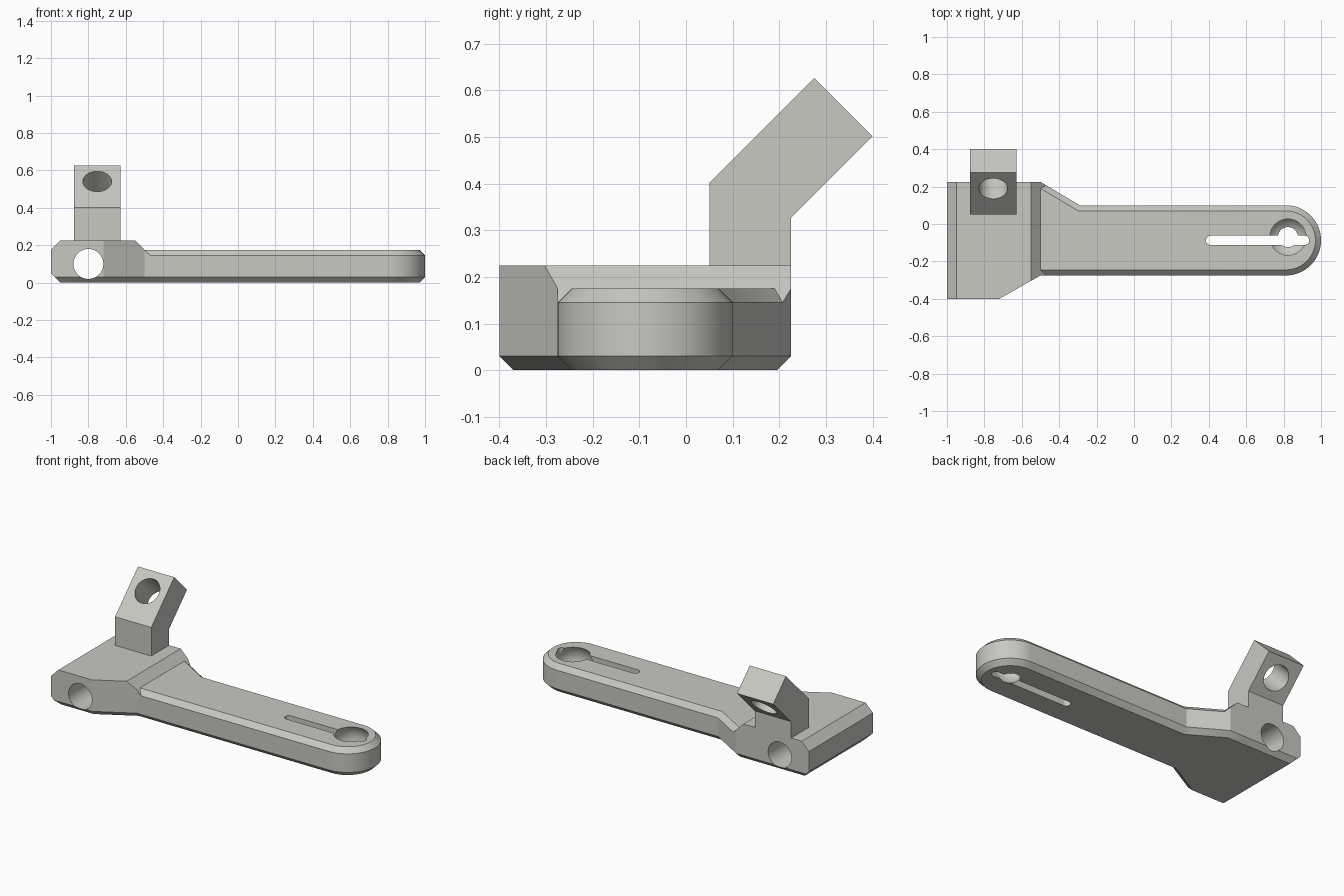
import bpy, bmesh, math
from mathutils import Vector, Matrix

if "Cube" in bpy.data.objects:
    bpy.data.objects.remove(bpy.data.objects["Cube"])

grey = bpy.data.materials.new("warm grey")
grey.diffuse_color = (0.58, 0.58, 0.545, 1)
grey.use_nodes = True
grey.node_tree.nodes["Principled BSDF"].inputs["Base Color"].default_value = grey.diffuse_color


def finish(bm, name):
    bmesh.ops.recalc_face_normals(bm, faces=bm.faces)
    me = bpy.data.meshes.new(name)
    bm.to_mesh(me)
    bm.free()
    me.materials.append(grey)
    ob = bpy.data.objects.new(name, me)
    bpy.context.collection.objects.link(ob)
    return ob


def inset(points, d):
    """Mitred inward offset of a counter-clockwise outline."""
    out = []
    for i, p in enumerate(points):
        a = (p - points[i - 1]).normalized()
        b = (points[(i + 1) % len(points)] - p).normalized()
        na, nb = Vector((-a.y, a.x)), Vector((-b.y, b.x))
        out.append(p + (na + nb) * d / (1 + na.dot(nb)))
    return out


def skin(bm, rings):
    """Closed solid through a stack of equal rings."""
    vs = [[bm.verts.new(co) for co in r] for r in rings]
    n = len(vs[0])
    for lo, hi in zip(vs, vs[1:]):
        for i in range(n):
            j = (i + 1) % n
            bm.faces.new((lo[i], lo[j], hi[j], hi[i]))
    bm.faces.new(vs[0][::-1])
    bm.faces.new(vs[-1])


def plate(name, outline, levels, cuts):
    """Outline raised through (z, inset) levels, then trimmed by planes."""
    bm = bmesh.new()
    skin(bm, [[(p.x, p.y, z) for p in inset(outline, d)] for z, d in levels])
    for co, no in cuts:
        r = bmesh.ops.bisect_plane(bm, geom=bm.verts[:] + bm.edges[:] + bm.faces[:],
                                   plane_co=co, plane_no=no, clear_outer=True)
        edges = [e for e in r["geom_cut"] if isinstance(e, bmesh.types.BMEdge)]
        bmesh.ops.contextual_create(bm, geom=edges)
    return finish(bm, name)


def cylinder(name, centre, direction, radius, depth):
    bm = bmesh.new()
    rot = Vector((0, 0, 1)).rotation_difference(Vector(direction)).to_matrix().to_4x4()
    bmesh.ops.create_cone(bm, cap_ends=True, segments=48, radius1=radius, radius2=radius,
                          depth=depth, matrix=Matrix.Translation(centre) @ rot)
    return finish(bm, name)


def boolean(target, tool, op):
    m = target.modifiers.new(op.lower(), "BOOLEAN")
    m.operation, m.solver, m.object = op, "EXACT", tool
    bpy.context.view_layer.objects.active = target
    bpy.ops.object.modifier_apply(modifier=m.name)
    bpy.data.objects.remove(tool)


# Plan outline: wide block on the left, round-ended arm on the right
CY, R, CX = -0.0875, 0.1875, 0.8125
outline = [Vector(p) for p in ((-1, -0.4), (-0.72, -0.4), (-0.5, CY - R))]
for i in range(33):
    a = -math.pi / 2 + math.pi * i / 32
    outline.append(Vector((CX + R * math.cos(a), CY + R * math.sin(a))))
outline += [Vector(p) for p in ((-0.29, CY + R), (-0.5, 0.225), (-1, 0.225))]

# Clamp block with a chamfered left end and a sloping right shoulder
bracket = plate("bracket", outline, [(0, 0.03), (0.03, 0), (0.225, 0)],
                [((-0.55, 0, 0.225), (1, 0, 1)),
                 ((-0.95, 0, 0.225), (-1, 0, 1)),
                 ((-0.95, 0, 0), (-1, 0, -1))])

# Lower arm, chamfered top and bottom
arm = plate("arm", outline, [(0, 0.03), (0.03, 0), (0.145, 0), (0.175, 0.03)],
            [((-0.6, 0, 0), (-1, 0, 0))])
boolean(bracket, arm, "UNION")

# Bent post
profile = ((0.05, 0.19), (0.225, 0.19), (0.225, 0.327), (0.4, 0.502), (0.275, 0.627), (0.05, 0.402))
bm = bmesh.new()
skin(bm, [[(x, y, z) for y, z in profile] for x in (-0.877, -0.629)])
boolean(bracket, finish(bm, "post"), "UNION")

# Holes through the block and the slanted post
boolean(bracket, cylinder("rod_hole", (-0.8, 0, 0.1), (0, 1, 0), 0.08, 2), "DIFFERENCE")
boolean(bracket, cylinder("post_hole", (-0.753, 0.25, 0.48), (0, -1, 1), 0.077, 0.8), "DIFFERENCE")

# Round-ended slot in the arm
slot = []
for cx, start in ((0.912, -math.pi / 2), (0.41, math.pi / 2)):
    for i in range(13):
        a = start + math.pi * i / 12
        slot.append((cx + 0.025 * math.cos(a), CY + 0.025 * math.sin(a)))
bm = bmesh.new()
skin(bm, [[(x, y, z) for x, y in slot] for z in (-0.1, 0.3)])
boolean(bracket, finish(bm, "slot"), "DIFFERENCE")

# Ball socket open at both faces
bm = bmesh.new()
bmesh.ops.create_uvsphere(bm, u_segments=48, v_segments=24, radius=0.119,
                          matrix=Matrix.Translation((0.823, -0.07, 0.106)))
boolean(bracket, finish(bm, "socket"), "DIFFERENCE")

bpy.ops.object.select_all(action="DESELECT")
bracket.select_set(True)
bpy.context.view_layer.objects.active = bracket
bpy.ops.object.shade_smooth_by_angle(angle=math.radians(25))
